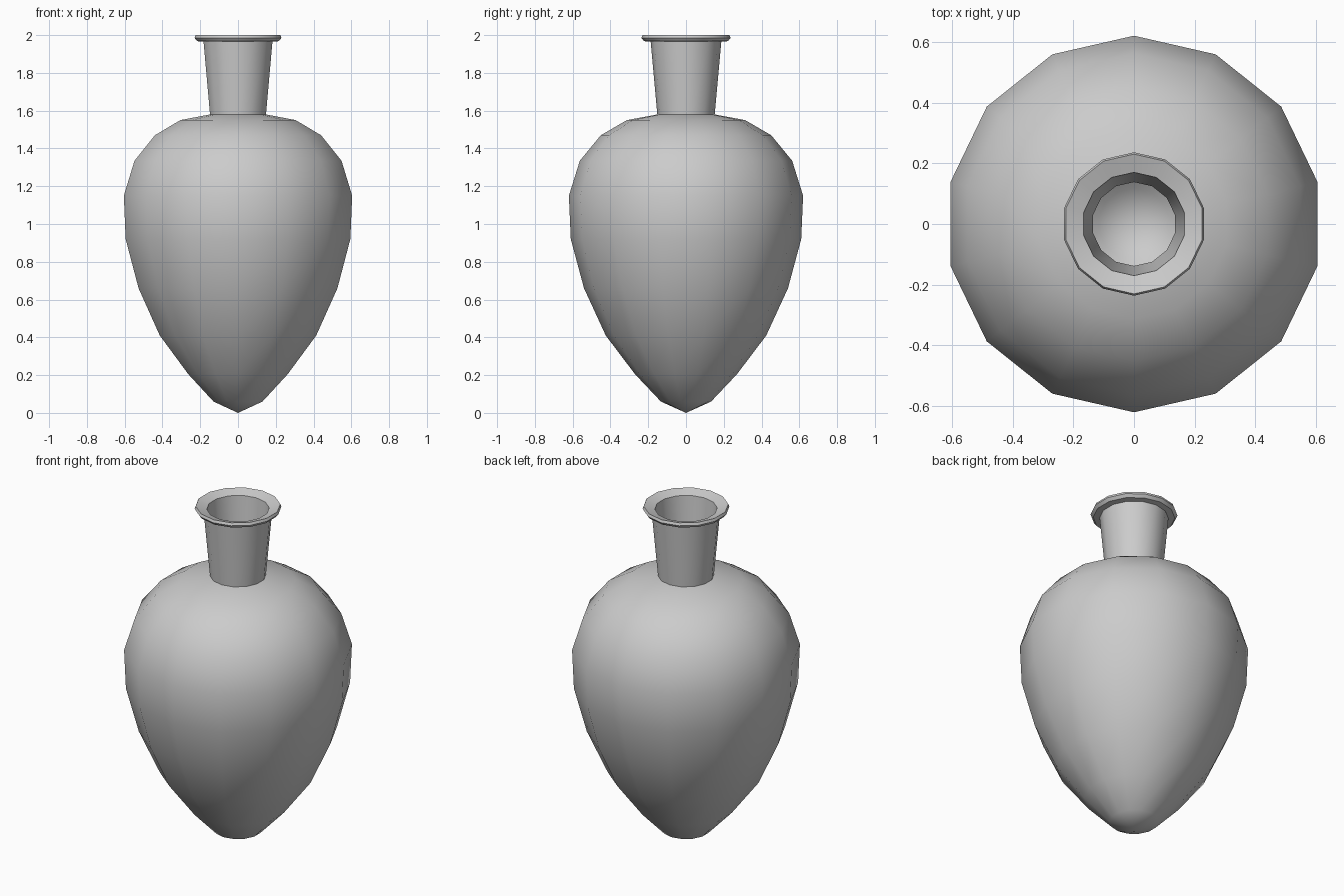
import bpy, bmesh, math

if "Cube" in bpy.data.objects:
    bpy.data.objects.remove(bpy.data.objects["Cube"])

SIDES = 14
WALL = 0.015

clay = bpy.data.materials.new("plain grey")
clay.use_nodes = True
GREY = (0.6, 0.6, 0.6, 1)
clay.diffuse_color = GREY
clay.node_tree.nodes["Principled BSDF"].inputs["Base Color"].default_value = GREY


def lathe(name, profile):
    """Turn a (radius, height) profile around z, with a corner on the y axis."""
    bm = bmesh.new()
    verts = [bm.verts.new((0, r, z)) for r, z in profile]
    edges = [bm.edges.new(pair) for pair in zip(verts, verts[1:])]
    bmesh.ops.spin(bm, geom=verts + edges, cent=(0, 0, 0), axis=(0, 0, 1),
                   angle=math.tau, steps=SIDES)
    bmesh.ops.remove_doubles(bm, verts=bm.verts, dist=0.0005)
    bmesh.ops.recalc_face_normals(bm, faces=bm.faces)
    mesh = bpy.data.meshes.new(name)
    bm.to_mesh(mesh)
    bm.free()
    mesh.materials.append(clay)
    obj = bpy.data.objects.new(name, mesh)
    bpy.context.collection.objects.link(obj)
    bpy.ops.object.select_all(action="DESELECT")
    obj.select_set(True)
    bpy.context.view_layer.objects.active = obj
    bpy.ops.object.shade_smooth_by_angle(angle=math.radians(32))
    return obj


# Pointed body, from the tip up to the shoulder
body = [(0, 0), (0.133, 0.06), (0.27, 0.205), (0.425, 0.41), (0.54, 0.66),
        (0.61, 0.92), (0.62, 1.15), (0.562, 1.335), (0.451, 1.47),
        (0.313, 1.55), (0.152, 1.58)]
# Flared neck and shallow dished rim
neck_and_rim = [(0.187, 1.965), (0.222, 1.968), (0.236, 1.985),
                (0.23, 2.0), (0.17, 1.98)]
# Hollow inside, following the body one wall thickness in
inside = [(0.138, 1.58 - WALL)]
inside += [(r - WALL, z - WALL * (z > 1.2) + WALL * (z < 0.5))
           for r, z in reversed(body[1:-1])]
inside += [(0, 2 * WALL)]

lathe("vase", body + neck_and_rim + inside)
